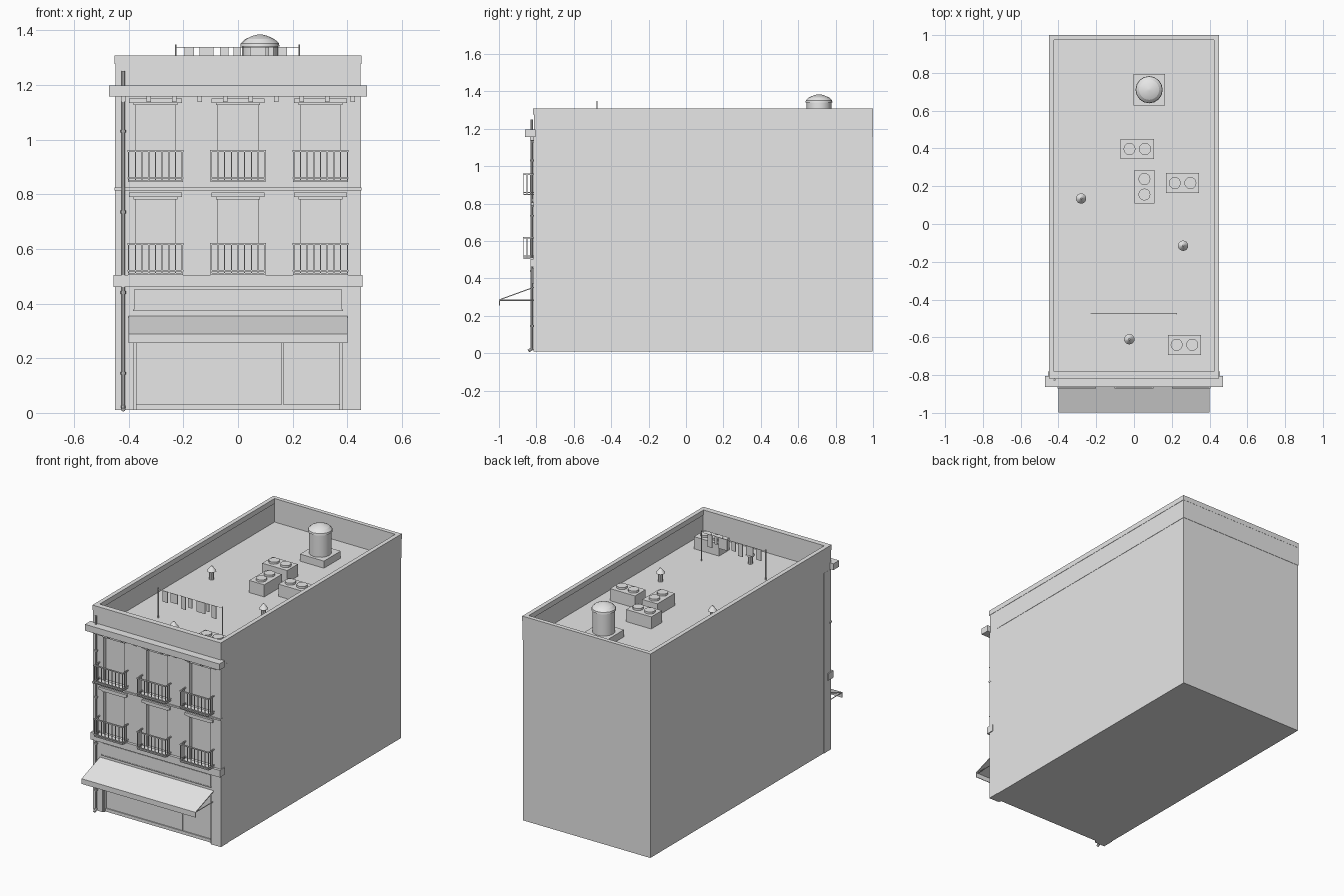
import bpy, bmesh, math
from mathutils import Matrix, Vector

cube = bpy.data.objects.get("Cube")
if cube:
    bpy.data.objects.remove(cube, do_unlink=True)

GREY = (0.8, 0.8, 0.8, 1)
grey = bpy.data.materials.new("plain grey")
grey.use_nodes = True
grey.diffuse_color = GREY
grey.node_tree.nodes["Principled BSDF"].inputs["Base Color"].default_value = GREY


class Part:
    """Collects primitives into one mesh object."""

    def __init__(self, name):
        self.name, self.bm = name, bmesh.new()

    def box(self, x0, x1, y0, y1, z0, z1):
        mid = Vector((x0 + x1, y0 + y1, z0 + z1)) / 2
        size = Matrix.Diagonal((x1 - x0, y1 - y0, z1 - z0, 1))
        bmesh.ops.create_cube(self.bm, size=1, matrix=Matrix.Translation(mid) @ size)
        return self

    def tube(self, a, b, r, r2=None, sides=8):
        a, b = Vector(a), Vector(b)
        turn = (b - a).to_track_quat('Z', 'Y').to_matrix().to_4x4()
        bmesh.ops.create_cone(self.bm, cap_ends=True, segments=sides, radius1=r,
                              radius2=r if r2 is None else r2, depth=(b - a).length,
                              matrix=Matrix.Translation((a + b) / 2) @ turn)
        return self

    def prism(self, x0, x1, profile):
        ends = [[self.bm.verts.new((x, y, z)) for y, z in profile] for x in (x0, x1)]
        n = len(profile)
        for i in range(n):
            j = (i + 1) % n
            self.bm.faces.new((ends[0][i], ends[0][j], ends[1][j], ends[1][i]))
        self.bm.faces.new(ends[0][::-1])
        self.bm.faces.new(ends[1])
        return self

    def done(self, smooth=False):
        bmesh.ops.recalc_face_normals(self.bm, faces=self.bm.faces)
        mesh = bpy.data.meshes.new(self.name)
        self.bm.to_mesh(mesh)
        self.bm.free()
        mesh.materials.append(grey)
        obj = bpy.data.objects.new(self.name, mesh)
        bpy.context.collection.objects.link(obj)
        if smooth:
            bpy.ops.object.select_all(action='DESELECT')
            obj.select_set(True)
            bpy.context.view_layer.objects.active = obj
            bpy.ops.object.shade_smooth_by_angle(angle=math.radians(35))
        return obj


W, BACK, FRONT, INNER = 0.447, 0.997, -0.815, -0.79
ROOF = 1.155
BAYS = (-0.302, 0, 0.302)
DOOR = 0.073
FLOORS = ((0.505, 0.785), (0.845, 1.13))

# Main block and front corner returns
Part("main_block").box(-W, W, INNER, BACK, 0.01, ROOF).done()
corners = Part("corner_returns")
for s in (-1, 1):
    xs = sorted((s * 0.40, s * 0.45))
    corners.box(*xs, FRONT, -0.74, 0.01, ROOF)
corners.done()

# Facade in strips, leaving recessed shopfront and balcony doors
facade = Part("facade")
for s in (-1, 1):
    facade.box(*sorted((s * 0.38, s * 0.44)), FRONT, INNER, 0.01, 0.37)
facade.box(-0.44, 0.44, FRONT, INNER, 0.355, FLOORS[0][0])
edges = [-0.44] + [x + s * DOOR for x in BAYS for s in (-1, 1)] + [0.44]
for (z0, z1), top in zip(FLOORS, (FLOORS[1][0], ROOF)):
    facade.box(-0.44, 0.44, FRONT, INNER, z1, top)
    for x0, x1 in zip(edges[::2], edges[1::2]):
        facade.box(x0, x1, FRONT, INNER, z0, z1)
facade.done()

# Shopfront joinery
shop = Part("shopfront_frame")
shop.box(-0.38, 0.38, -0.797, INNER, 0.01, 0.03)
shop.box(0.16, 0.167, -0.796, INNER, 0.01, 0.355)
for s in (-1, 1):
    shop.box(*sorted((s * 0.372, s * 0.38)), -0.808, INNER, 0.01, 0.355)
shop.done()
sign = Part("sign_board")
sign.box(-0.38, 0.38, -0.821, FRONT, 0.378, 0.452)
sign.box(-0.385, 0.385, -0.823, FRONT, 0.372, 0.378)
sign.done()

# Horizontal mouldings
Part("first_floor_ledge").box(-0.455, 0.455, -0.832, -0.78, 0.46, 0.505).done()
Part("second_floor_band").box(-0.451, 0.451, -0.822, -0.80, 0.814, 0.824).done()
Part("cornice").box(-0.472, 0.472, -0.862, -0.805, 1.157, 1.197).done()
brackets = Part("cornice_brackets")
for i in range(10):
    x = -0.42 + i * 0.0933
    brackets.box(x - 0.008, x + 0.008, -0.835, FRONT, 1.137, 1.157)
brackets.done()

# Door heads and balconies
heads, rails, slabs = Part("door_heads"), Part("balcony_railings"), Part("balcony_floors")
for z0, z1 in FLOORS:
    for x in BAYS:
        heads.box(x - 0.097, x + 0.097, -0.828, FRONT, z1 + 0.004, z1 + 0.021)
        heads.box(x - 0.08, x + 0.08, -0.822, FRONT, z1 - 0.004, z1 + 0.004)
        slabs.box(x - 0.1, x + 0.1, -0.87, FRONT, z0, z0 + 0.006)
        for z, h in ((z0 + 0.012, 0.005), (z0 + 0.109, 0.007)):
            rails.box(x - 0.102, x + 0.102, -0.872, -0.865, z, z + h)
            for s in (-1, 1):
                rails.box(*sorted((x + s * 0.096, x + s * 0.102)), -0.87, FRONT, z, z + h)
        for i in range(9):
            bx = x - 0.098 + i * 0.0245
            rails.box(bx - 0.002, bx + 0.002, -0.87, -0.866, z0, z0 + 0.112)
        for s in (-1, 1):
            for y in (-0.85, -0.833):
                bx = x + s * 0.099
                rails.box(bx - 0.002, bx + 0.002, y - 0.002, y + 0.002, z0, z0 + 0.112)
heads.done()
rails.done()
slabs.done()

# Sloping awning with valance and support arms
awning = Part("awning")
awning.prism(-0.4, 0.4, [(FRONT, 0.355), (-0.999, 0.288), (-0.999, 0.255),
                         (-0.995, 0.255), (-0.995, 0.284), (FRONT, 0.349)])
for s in (-1, 1):
    awning.tube((s * 0.394, FRONT, 0.283), (s * 0.394, -0.995, 0.283), 0.003, sides=6)
awning.done()

# Drainpipe with clips and outlet shoe
pipe = Part("drainpipe")
pipe.tube((-0.42, -0.825, 0.02), (-0.42, -0.825, 1.25), 0.006)
for z in (0.145, 0.44, 0.735, 1.03):
    pipe.tube((-0.42, -0.825, z - 0.005), (-0.42, -0.825, z + 0.005), 0.01)
pipe.tube((-0.42, -0.82, 0.026), (-0.42, -0.843, 0.012), 0.008)
pipe.done(True)


# Parapet and coping
def ring(name, out, thick, y0, y1, z0, z1):
    part = Part(name)
    for s in (-1, 1):
        part.box(*sorted((s * out, s * (out - thick))), y0, y1, z0, z1)
    part.box(thick - out, out - thick, y0, y0 + thick + 0.008, z0, z1)
    part.box(thick - out, out - thick, y1 - thick, y1, z0, z1)
    part.done()


ring("parapet", 0.449, 0.02, -0.812, 0.999, ROOF, 1.278)
ring("coping", 0.451, 0.027, FRONT - 0.002, 1.0, 1.276, 1.308)

# Water tank on a plinth
Part("tank_plinth").box(-0.003, 0.165, 0.627, 0.795, ROOF, 1.2).done()
tank = Part("water_tank")
c = (0.08, 0.711)
tank.tube((*c, 1.2), (*c, 1.34), 0.066, sides=16)
layers = ((1.34, 0.072), (1.352, 0.07), (1.367, 0.054), (1.379, 0.028), (1.384, 0.008))
for (z0, r0), (z1, r1) in zip(layers, layers[1:]):
    tank.tube((*c, z0), (*c, z1), r0, r1, sides=16)
tank.done(True)

# Air conditioning units with twin fans
units = Part("air_conditioners")
for x, y, dx, dy in ((0.017, 0.397, 1, 0), (0.055, 0.197, 0, 1),
                     (0.257, 0.217, 1, 0), (0.267, -0.64, 1, 0)):
    hx, hy = (0.088, 0.053) if dx else (0.053, 0.088)
    units.box(x - hx, x + hx, y - hy, y + hy, ROOF, 1.232)
    for s in (-0.041, 0.041):
        p = (x + s * dx, y + s * dy)
        units.tube((*p, 1.23), (*p, 1.245), 0.032, sides=12)
units.done()

# Roof vents
vents = Part("roof_vents")
for p in ((-0.28, 0.135), (0.26, -0.115), (-0.025, -0.61)):
    vents.tube((*p, ROOF), (*p, 1.213), 0.015, sides=10)
    vents.tube((*p, 1.208), (*p, 1.24), 0.028, 0.004, sides=10)
vents.done(True)

# Washing line
line = Part("washing_line")
for x in (-0.228, 0.224):
    line.tube((x, -0.475, ROOF), (x, -0.475, 1.348), 0.003, sides=6)
line.tube((-0.228, -0.475, 1.338), (0.224, -0.475, 1.338), 0.0012, sides=4)
line.done()
washing = Part("hanging_washing")
for x, w, drop in ((-0.178, 0.035, 0.07), (-0.115, 0.05, 0.06), (-0.05, 0.03, 0.08),
                   (-0.003, 0.028, 0.06), (0.073, 0.058, 0.07), (0.121, 0.018, 0.05),
                   (0.164, 0.03, 0.08)):
    washing.box(x - w / 2, x + w / 2, -0.477, -0.473, 1.338 - drop, 1.338)
washing.done()
